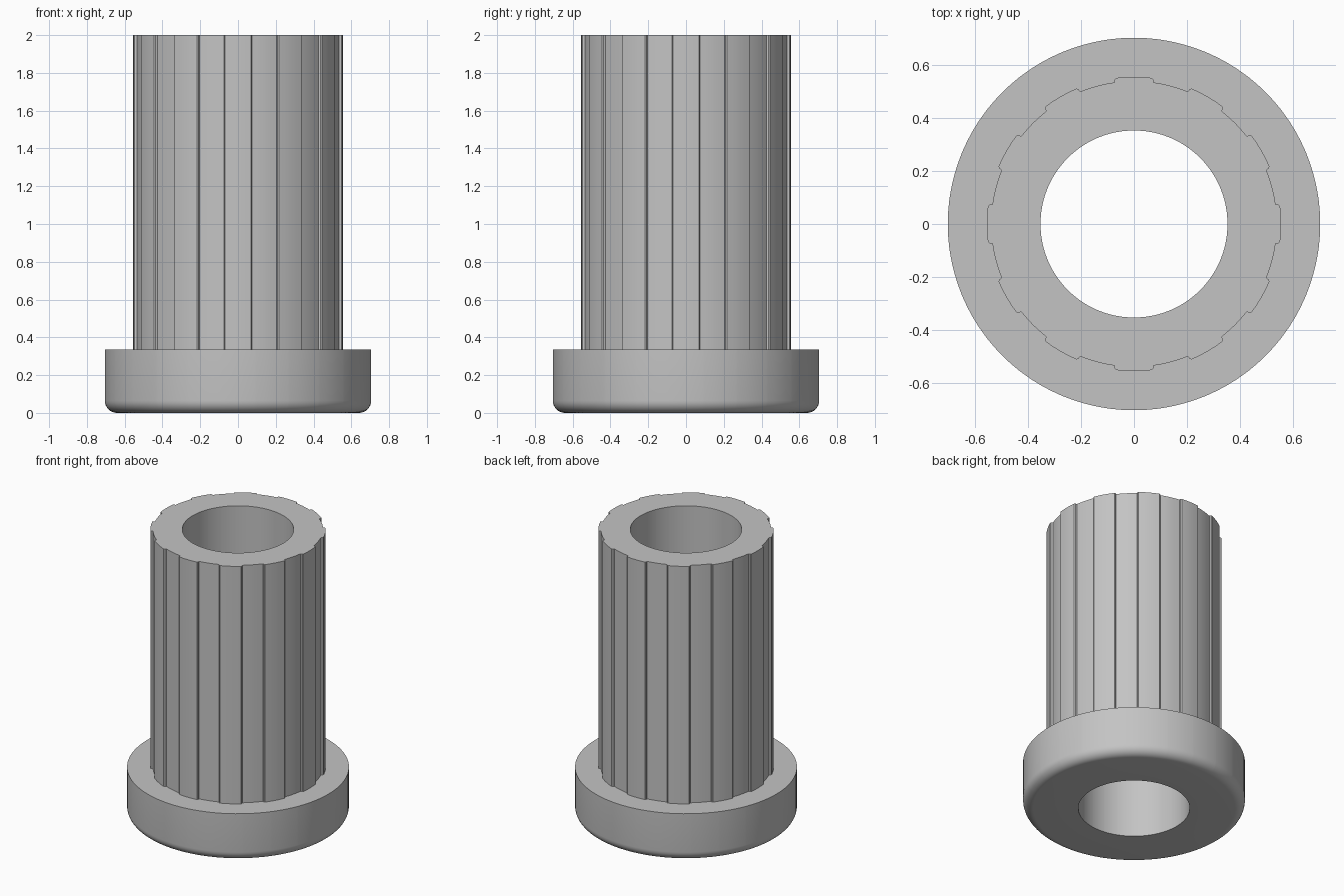
import bpy, bmesh, math

if "Cube" in bpy.data.objects:
    bpy.data.objects.remove(bpy.data.objects["Cube"])

TEETH = 12
ROOT, TIP = 0.541, 0.557       # spline radii
BORE, FLANGE = 0.354, 0.705    # bore and collar radii
FLANGE_Z, HEIGHT, FILLET = 0.335, 2.0, 0.065

# One spline tooth and the groove after it: (degrees from tooth centre, radius)
tooth = [(-7.9, ROOT), (-7.6, TIP - 0.005), (-7.0, TIP), (-3.5, TIP), (0, TIP),
         (3.5, TIP), (7.0, TIP), (7.6, TIP - 0.005), (7.9, ROOT),
         (11.5, ROOT), (15.0, ROOT), (18.5, ROOT)]
outline = [(math.radians(360 / TEETH * i + a), r) for i in range(TEETH) for a, r in tooth]

# Closed section of the bushing; radius None follows the splined outline
section = [(BORE, 0.0)]
for i in range(9):
    t = math.pi / 2 * i / 8
    section.append((FLANGE - FILLET + FILLET * math.sin(t), FILLET - FILLET * math.cos(t)))
section += [(FLANGE, FLANGE_Z), (None, FLANGE_Z), (None, HEIGHT), (BORE, HEIGHT)]

# Sweep the section around the axis
bm = bmesh.new()
rings = []
for radius, z in section:
    rings.append([bm.verts.new(((radius or r) * math.cos(a), (radius or r) * math.sin(a), z))
                  for a, r in outline])
n = len(outline)
for k, lower in enumerate(rings):
    upper = rings[(k + 1) % len(rings)]
    for i in range(n):
        j = (i + 1) % n
        bm.faces.new((lower[i], lower[j], upper[j], upper[i]))
bmesh.ops.recalc_face_normals(bm, faces=bm.faces[:])
mesh = bpy.data.meshes.new("splined_bushing")
bm.to_mesh(mesh)
bm.free()

# Plain grey finish
grey = bpy.data.materials.new("grey")
grey.diffuse_color = (0.55, 0.55, 0.55, 1)
grey.use_nodes = True
grey.node_tree.nodes["Principled BSDF"].inputs["Base Color"].default_value = grey.diffuse_color
mesh.materials.append(grey)

bushing = bpy.data.objects.new("splined_bushing", mesh)
bpy.context.collection.objects.link(bushing)
bpy.context.view_layer.objects.active = bushing
bushing.select_set(True)
bpy.ops.object.shade_smooth_by_angle(angle=math.radians(30))
